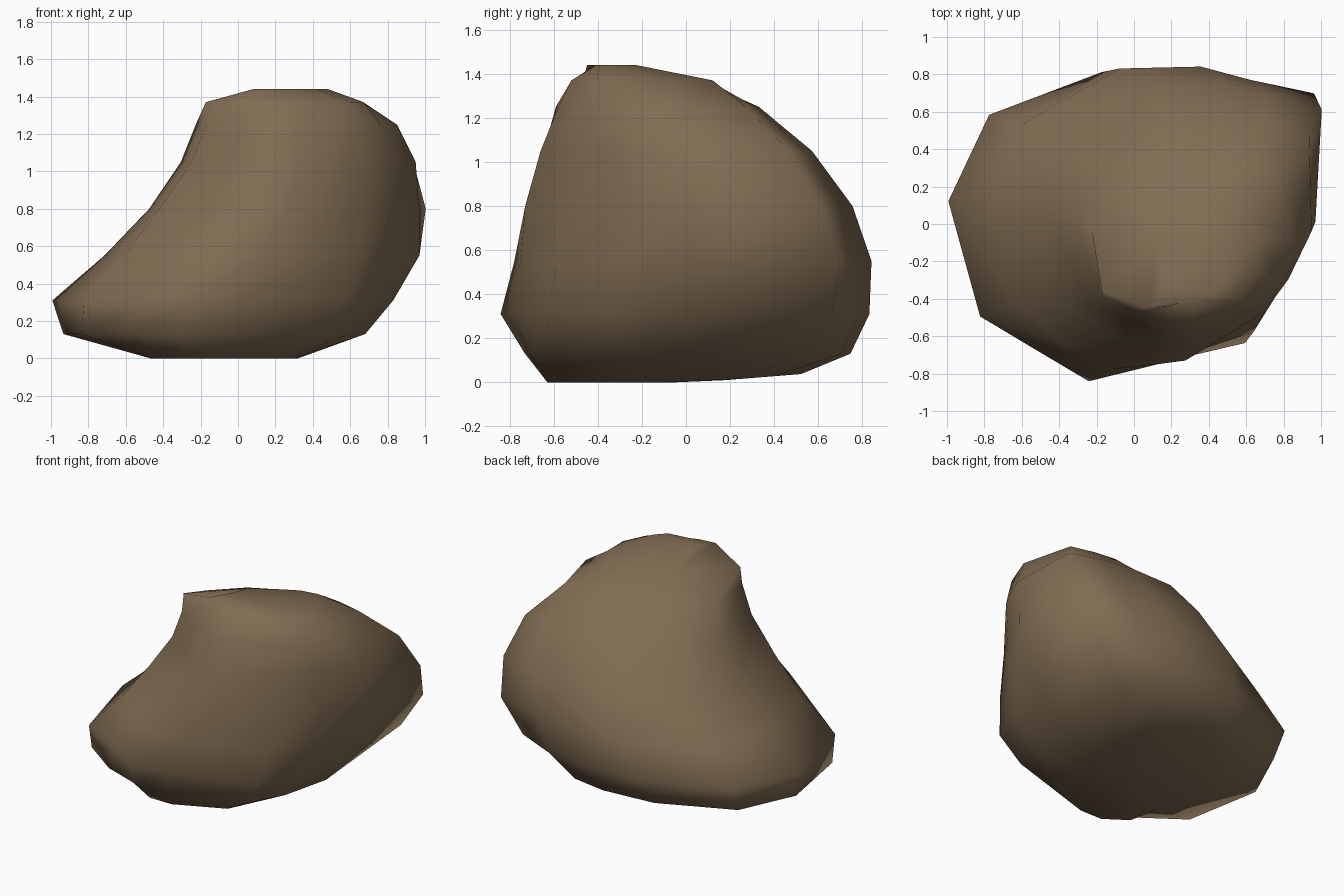
import bpy, bmesh, math

# Compass directions of the boulder's vertical ridges (degrees)
ANGLES = [1, 39, 56, 73, 102, 143, 173, 211, 234, 254, 272, 313, 335]

# Contour rings: height, centre x, centre y, radius along each ridge
RINGS = [
    (0.01, -.10, -.10, [.42, .54, .61, .65, .59, .45, .37, .41, .52, .55, .53, .52, .44]),
    (0.13, -.10, 0.00, [.78, .87, .85, .78, .73, .82, .84, .86, .79, .76, .71, .81, .77]),
    (0.31, 0.00, 0.00, [.83, 1.05, .95, .87, .83, .97, 1.0, .96, .85, .875, .77, .87, .79]),
    (0.55, 0.10, 0.00, [.87, 1.11, .93, .88, .85, .88, .82, .83, .80, .81, .75, .79, .76]),
    (0.80, 0.25, 0.00, [.72, .97, .84, .79, .77, .78, .73, .78, .69, .75, .73, .65, .64]),
    (1.05, 0.30, -.05, [.65, .82, .71, .65, .63, .61, .61, .64, .58, .62, .61, .55, .58]),
    (1.25, 0.30, -.10, [.55, .59, .50, .45, .39, .42, .53, .55, .51, .51, .48, .48, .51]),
    (1.37, 0.30, -.08, [.37, .32, .22, .15, .11, .11, .17, .55, .48, .44, .44, .44, .41]),
    (1.44, 0.28, -.33, [.20, .16, .11, .08, .06, .06, .12, .23, .13, .09, .08, .10, .15]),
]

bm = bmesh.new()
loops = []
for z, cx, cy, radii in RINGS:
    loops.append([bm.verts.new((cx + r * math.cos(math.radians(a)),
                                cy + r * math.sin(math.radians(a)), z))
                  for a, r in zip(ANGLES, radii)])

# Skin between neighbouring contours
n = len(ANGLES)
for low, high in zip(loops, loops[1:]):
    for i in range(n):
        j = (i + 1) % n
        bm.faces.new((low[i], low[j], high[j], high[i]))

# Flat underside and crown, each fanned from a centre point
cap_faces = [bm.faces.new(loops[0][::-1]), bm.faces.new(loops[-1])]
bmesh.ops.poke(bm, faces=cap_faces)

# Sit the stone on the ground, its back edge lifted slightly
for v in loops[0]:
    v.co.z = max(0.0, 0.08 * (v.co.y - 0.05))
bmesh.ops.recalc_face_normals(bm, faces=bm.faces)
for f in bm.faces:
    f.smooth = True

mesh = bpy.data.meshes.new("boulder")
bm.to_mesh(mesh)
bm.free()

# Single brown stone colour
stone = bpy.data.materials.new("brown stone")
stone.diffuse_color = (0.22, 0.15, 0.086, 1)
mesh.materials.append(stone)
boulder = bpy.data.objects.new("boulder", mesh)
bpy.context.collection.objects.link(boulder)
